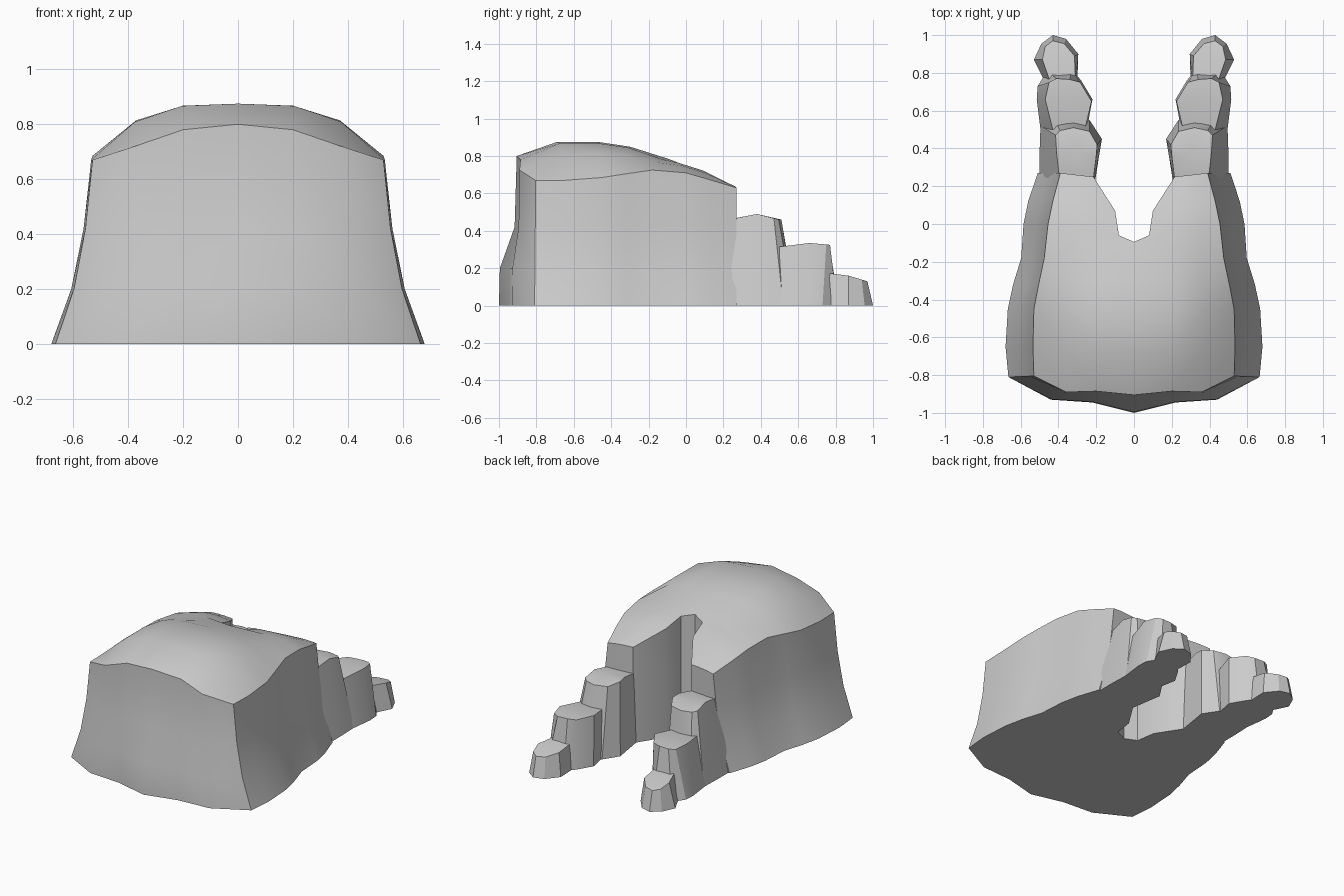
import bpy, bmesh

if "Cube" in bpy.data.objects:
    bpy.data.objects.remove(bpy.data.objects["Cube"])


def finish(bm, name):
    """Mirror the right half across x = 0, weld, and shade."""
    geom = bm.verts[:] + bm.edges[:] + bm.faces[:]
    dup = bmesh.ops.duplicate(bm, geom=geom)["geom"]
    new_v = [g for g in dup if isinstance(g, bmesh.types.BMVert)]
    new_f = [g for g in dup if isinstance(g, bmesh.types.BMFace)]
    for v in new_v:
        v.co.x *= -1
    bmesh.ops.reverse_faces(bm, faces=new_f)
    bmesh.ops.remove_doubles(bm, verts=bm.verts[:], dist=0.0005)
    bmesh.ops.recalc_face_normals(bm, faces=bm.faces[:])
    mesh = bpy.data.meshes.new(name)
    bm.to_mesh(mesh)
    bm.free()
    obj = bpy.data.objects.new(name, mesh)
    bpy.context.collection.objects.link(obj)
    bpy.ops.object.select_all(action='DESELECT')
    obj.select_set(True)
    bpy.context.view_layer.objects.active = obj
    bpy.ops.object.shade_smooth_by_angle(angle=0.5)


# Main rock: domed top grid, with walls dropped from its border
# front rim: top x, y, z, then base x, y
front = [(0, -.905, .80, 0, -1.0), (.2, -.885, .78, .22, -.945),
         (.36, -.89, .725, .44, -.93), (.53, -.805, .67, .665, -.81)]
# stations: inner x, y, z / outer x, y, z / base outer x
stations = [(0, -.69, .875, .535, -.65, .67, .68),
            (0, -.47, .875, .53, -.45, .685, .668),
            (0, -.30, .85, .505, -.32, .705, .64),
            (0, -.095, .785, .475, -.18, .725, .597),
            (.08, -.06, .765, .455, .0, .71, .585),
            (.10, .07, .725, .43, .12, .675, .56),
            (.215, .25, .64, .39, .27, .63, .51)]
bm = bmesh.new()
rows = [[bm.verts.new(p[:3]) for p in front]]
base = {v: (p[3], p[4]) for v, p in zip(rows[0], front)}
for ix, iy, iz, ox, oy, oz, bx in stations:
    row = [bm.verts.new((ix + (ox - ix) * f, iy + (oy - iy) * f, iz + (oz - iz) * g))
           for f, g in ((0, 0), (.38, .04), (.7, .32), (1, 1))]
    base[row[3]] = (bx, oy)
    rows.append(row)
for a, b in zip(rows, rows[1:]):
    for i in range(3):
        bm.faces.new((a[i], a[i + 1], b[i + 1], b[i]))

border = rows[0] + [r[3] for r in rows[1:]] + rows[-1][2::-1] + [r[0] for r in rows[-2:3:-1]]
columns = []
for n, v in enumerate(border):
    bx, by = base.get(v, (v.co.x, v.co.y))
    flare = (.95, .12) if n < 3 else (.5, .19)
    col = [v]
    for z, f in ((.42, flare[1]), (.2, flare[0]), (0, 1)):
        col.append(bm.verts.new((v.co.x + (bx - v.co.x) * f,
                                 v.co.y + (by - v.co.y) * f, z)))
    columns.append(col)
for a, b in zip(columns, columns[1:]):
    for i in range(3):
        bm.faces.new((a[i], a[i + 1], b[i + 1], b[i]))
bm.faces.new([c[-1] for c in columns])
finish(bm, "main_rock")


# Stepped arms: tapered blocks
def step_block(name, foot, top, heights):
    """foot/top: matching xy outlines; heights: (y, z) profile of the top."""
    def height(y):
        for (y0, z0), (y1, z1) in zip(heights, heights[1:]):
            if y <= y1:
                return z0 + (z1 - z0) * (y - y0) / (y1 - y0)
        return heights[-1][1]
    bm = bmesh.new()
    low = [bm.verts.new((x, y, 0)) for x, y in foot]
    high = [bm.verts.new((x, y, height(y))) for x, y in top]
    mid_y = sum(y for _, y in top) / len(top)
    peak = bm.verts.new((sum(x for x, _ in top) / len(top), mid_y, height(mid_y)))
    n = len(low)
    for i in range(n):
        j = (i + 1) % n
        bm.faces.new((low[i], low[j], high[j], high[i]))
        bm.faces.new((high[i], high[j], peak))
    bm.faces.new(low[::-1])
    finish(bm, name)


step_block("upper_steps",
           [(.21, .2), (.5, .2), (.5, .38), (.495, .52), (.44, .58), (.31, .59),
            (.235, .55), (.17, .45), (.185, .36)],
           [(.22, .2), (.39, .2), (.41, .38), (.415, .47), (.39, .495), (.32, .51),
            (.235, .49), (.195, .42), (.2, .36)],
           [(.2, .455), (.27, .47), (.38, .49), (.5, .46)])
step_block("middle_steps",
           [(.25, .5), (.495, .5), (.515, .66), (.51, .73), (.46, .81), (.33, .82),
            (.28, .76), (.22, .66)],
           [(.26, .5), (.43, .5), (.47, .66), (.45, .75), (.41, .77), (.34, .765),
            (.285, .75), (.225, .65)],
           [(.5, .315), (.66, .335), (.77, .325)])
step_block("lower_steps",
           [(.3, .75), (.47, .75), (.53, .87), (.49, .955), (.43, 1.0), (.36, .98),
            (.295, .9)],
           [(.31, .75), (.45, .77), (.485, .87), (.47, .94), (.43, .97), (.37, .955),
            (.315, .89)],
           [(.75, .175), (.87, .16), (.97, .13)])
